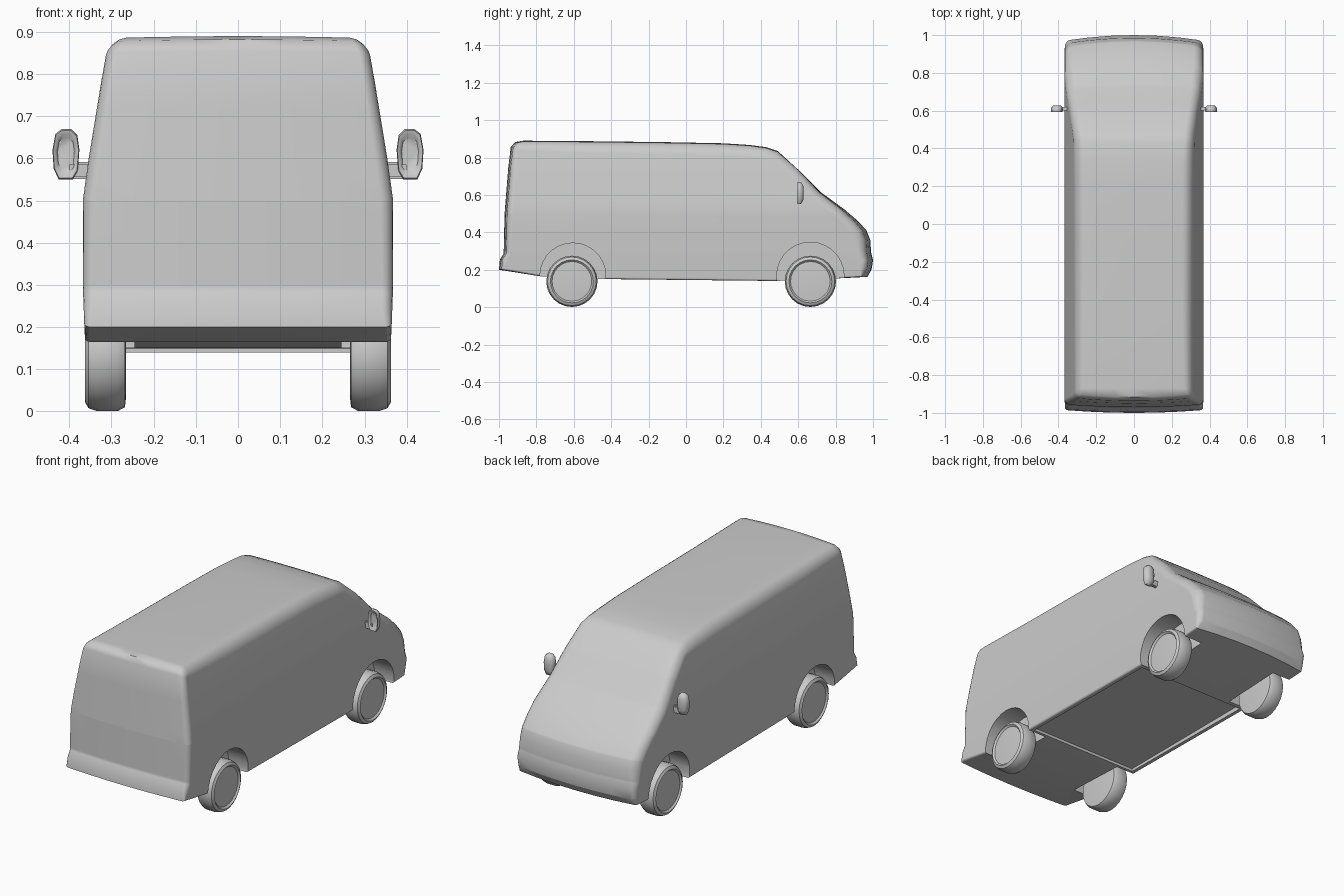
import bpy, bmesh, math
from mathutils import Vector, Matrix

cube = bpy.data.objects.get("Cube")
if cube:
    bpy.data.objects.remove(cube, do_unlink=True)

GREY = (0.6, 0.6, 0.6, 1)
grey = bpy.data.materials.new("plain_grey")
grey.use_nodes = True
grey.diffuse_color = GREY
grey.node_tree.nodes["Principled BSDF"].inputs["Base Color"].default_value = GREY


def make(name, bm, angle=40):
    """Turn a bmesh into a smooth shaded object."""
    bmesh.ops.recalc_face_normals(bm, faces=bm.faces)
    me = bpy.data.meshes.new(name)
    bm.to_mesh(me)
    bm.free()
    me.materials.append(grey)
    ob = bpy.data.objects.new(name, me)
    bpy.context.collection.objects.link(ob)
    smooth(ob, angle)
    return ob


def smooth(ob, angle=40):
    bpy.ops.object.select_all(action='DESELECT')
    ob.select_set(True)
    bpy.context.view_layer.objects.active = ob
    bpy.ops.object.shade_smooth_by_angle(angle=math.radians(angle))


def bridge(bm, a, b):
    for i in range(len(a)):
        j = (i + 1) % len(a)
        bm.faces.new((a[i], a[j], b[j], b[i]))


def cut(ob, cutter):
    mod = ob.modifiers.new("cut", 'BOOLEAN')
    mod.operation, mod.object, mod.solver = 'DIFFERENCE', cutter, 'EXACT'
    bpy.context.view_layer.objects.active = ob
    bpy.ops.object.modifier_apply(modifier=mod.name)
    bpy.data.objects.remove(cutter, do_unlink=True)


# Body: side profile (y, z, corner radius), lofted with rounded shoulders
PROFILE = [(-.78, .165, .01), (-.43, .15, .01), (.48, .14, .01), (.84, .155, .01),
           (.97, .162, .01), (.992, .2, .03), (1, .25, .03), (.99, .29, .04), (.985, .36, .05),
           (.965, .41, .05), (.92, .46, .05), (.85, .52, .05), (.72, .615, .05),
           (.6, .735, .05), (.49, .835, .05), (.43, .855, .055), (.34, .867, .06),
           (.2, .876, .06), (-.1, .882, .06), (-.5, .887, .06), (-.87, .89, .05),
           (-.915, .882, .04), (-.937, .855, .03), (-.95, .75, .03), (-.97, .5, .03),
           (-.975, .285, .025), (-.995, .255, .025), (-1, .2, .015)]
W = .368
TAPER = [(.1, .975), (.2, .99), (.3, 1), (.5, 1), (.6, .962), (.83, .86), (.9, .83)]


def width(z):
    for (z0, w0), (z1, w1) in zip(TAPER, TAPER[1:]):
        if z <= z1:
            return w0 + (w1 - w0) * (z - z0) / (z1 - z0)
    return TAPER[-1][1]


def body_ring(bm, side, angle):
    ring = []
    for i, (y, z, r) in enumerate(PROFILE):
        p, q = PROFILE[i - 1], PROFILE[(i + 1) % len(PROFILE)]
        a = Vector((y - p[0], z - p[1])).normalized()
        b = Vector((q[0] - y, q[1] - z)).normalized()
        t = (a + b).normalized()
        drop = r * (1 - math.cos(angle))
        ring.append(bm.verts.new((side * (W - r + r * math.sin(angle)),
                                  y - t.y * drop, z + t.x * drop)))
    return ring


bm = bmesh.new()
angles = [math.radians(a) for a in (0, 22.5, 45, 67.5, 90)]
rings = [body_ring(bm, -1, a) for a in reversed(angles)] + [body_ring(bm, 1, a) for a in angles]
for a, b in zip(rings, rings[1:]):
    bridge(bm, a, b)
bm.faces.new(rings[0])
bm.faces.new(rings[-1])
planes = [((0, 0, z), (0, 0, 1)) for z in (.2, .3, .4, .5, .55, .6, .72)]
planes += [((x, 0, 0), (1, 0, 0)) for x in (-.24, -.12, 0, .12, .24)]
for co, no in planes:
    bmesh.ops.bisect_plane(bm, geom=bm.verts[:] + bm.edges[:] + bm.faces[:],
                           plane_co=co, plane_no=no)
# Tumblehome, and bowed nose, tail and roof
for v in bm.verts:
    k = (v.co.x / W) ** 2
    v.co.x *= width(v.co.z)
    if v.co.z > .8:
        v.co.z -= .005 * k
    if v.co.y > .6:
        v.co.y -= .03 * k * min(1, (v.co.y - .6) / .35)
    elif v.co.y < -.9:
        v.co.y += .015 * k
body = make("body", bm)

# Wheel wells and recessed floor
for y, r in ((-.605, .176), (.665, .18)):
    for side in (-1, 1):
        bm = bmesh.new()
        bmesh.ops.create_cone(bm, cap_ends=True, segments=28, radius1=r, radius2=r, depth=.3,
                              matrix=Matrix.Translation((side * .395, y, .167))
                              @ Matrix.Rotation(math.pi / 2, 4, 'Y'))
        cut(body, make("well_cutter", bm))
bm = bmesh.new()
bmesh.ops.create_cube(bm, size=1, matrix=Matrix.Translation((0, .025, .1))
                      @ Matrix.Diagonal((.67, .88, .13, 1)))
cut(body, make("floor_cutter", bm))
smooth(body)
body.modifiers.new("even_shading", 'WEIGHTED_NORMAL').keep_sharp = True

# Wheels: lathed section (x, radius) from inner face to recessed hub
SECTION = [(.265, .1), (.268, .128), (.285, .137), (.335, .137), (.355, .13),
           (.363, .115), (.354, .106), (.357, .05)]


def wheel(name, side, y):
    bm = bmesh.new()
    loops = []
    for x, r in SECTION:
        loops.append([bm.verts.new((side * x, y + r * math.cos(a), .138 + r * math.sin(a)))
                      for a in (i * math.tau / 24 for i in range(24))])
    for a, b in zip(loops, loops[1:]):
        bridge(bm, a, b)
    bm.faces.new(loops[0])
    bm.faces.new(loops[-1])
    make(name, bm)


# Mirrors: rounded housing with a dished glass, on a short arm
HOUSING = [(.392, .55), (.425, .55), (.437, .575), (.44, .62), (.433, .658),
           (.418, .67), (.396, .67), (.381, .655), (.376, .62), (.38, .57)]


def mirror(name, side):
    bm = bmesh.new()
    cx, cz = .408, .612
    loops = []
    for y, s in ((.606, .62), (.596, .78), (.594, .94), (.602, 1), (.618, .92), (.628, .6)):
        loops.append([bm.verts.new((side * (cx + (x - cx) * s), y, cz + (z - cz) * s))
                      for x, z in HOUSING])
    for a, b in zip(loops, loops[1:]):
        bridge(bm, a, b)
    bm.faces.new(loops[0])
    bm.faces.new(loops[-1])
    make(name, bm, 50)
    bm = bmesh.new()
    bmesh.ops.create_cube(bm, size=1, matrix=Matrix.Translation((side * .372, .61, .571))
                          @ Matrix.Diagonal((.064, .018, .04, 1)))
    bmesh.ops.bevel(bm, geom=bm.edges[:], offset=.005, segments=2, affect='EDGES')
    make(name + "_arm", bm)


for side, label in ((1, "left"), (-1, "right")):
    wheel("wheel_nose_" + label, side, .665)
    wheel("wheel_tail_" + label, side, -.61)
    mirror("mirror_" + label, side)
